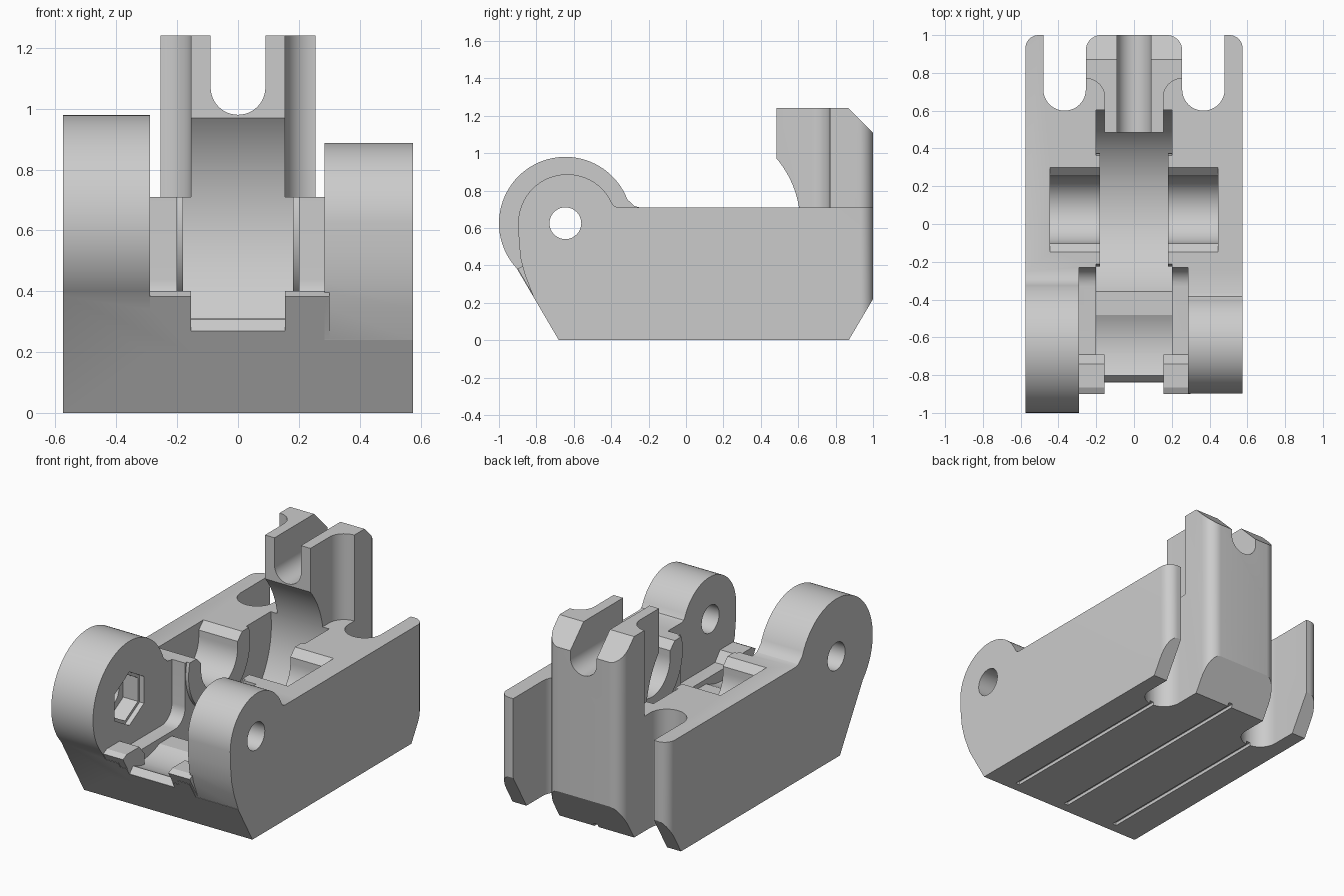
import bpy
import bmesh
from math import cos, sin, radians

if "Cube" in bpy.data.objects:
    bpy.data.objects.remove(bpy.data.objects["Cube"], do_unlink=True)

grey = bpy.data.materials.new("plain grey")
grey.use_nodes = True
GREY = (0.6, 0.6, 0.6, 1)
grey.diffuse_color = GREY
grey.node_tree.nodes["Principled BSDF"].inputs["Base Color"].default_value = GREY


def arc(cx, cy, r, start, end, steps=24):
    """Points on an arc, angles in degrees."""
    angles = [radians(start + (end - start) * i / steps) for i in range(steps + 1)]
    return [(cx + r * cos(a), cy + r * sin(a)) for a in angles]


def circle(centre, r, sides=64):
    return arc(*centre, r, 0, 360, sides)[:-1]


def prism(name, points, axis, low, high):
    """Extrude a flat outline along one axis."""
    place = {"x": lambda p, t: (t, p[0], p[1]),
             "y": lambda p, t: (p[0], t, p[1]),
             "z": lambda p, t: (p[0], p[1], t)}[axis]
    bm = bmesh.new()
    a = [bm.verts.new(place(p, low)) for p in points]
    b = [bm.verts.new(place(p, high)) for p in points]
    bm.faces.new(a)
    bm.faces.new(b)
    for i in range(len(a)):
        j = (i + 1) % len(a)
        bm.faces.new((a[i], a[j], b[j], b[i]))
    bmesh.ops.recalc_face_normals(bm, faces=bm.faces)
    mesh = bpy.data.meshes.new(name)
    bm.to_mesh(mesh)
    bm.free()
    mesh.materials.append(grey)
    obj = bpy.data.objects.new(name, mesh)
    bpy.context.collection.objects.link(obj)
    return obj


def combine(operation, name, *args):
    """Join a prism to the bracket, or cut it away."""
    tool = prism(name, *args)
    tool.hide_render = True
    bpy.ops.object.select_all(action="DESELECT")
    bpy.context.view_layer.objects.active = bracket
    bracket.select_set(True)
    mod = bracket.modifiers.new(name, "BOOLEAN")
    mod.operation = operation
    mod.solver = "EXACT"
    mod.object = tool
    bpy.ops.object.modifier_apply(modifier=mod.name)
    bpy.data.objects.remove(tool, do_unlink=True)


def cut(*args):
    combine("DIFFERENCE", *args)


def join(*args):
    combine("UNION", *args)


def span(side, a, b):
    """An x range, mirrored for side -1."""
    return sorted((side * a, side * b))


def mirror(points, side):
    return [(side * x, y) for x, y in points]


EAR = (-0.645, 0.625)      # pivot axis of the ears (y, z)
WHEEL = (0.075, 0.625)     # wheel axis (y, z)
TOP = 0.71

# Body with the large ear profile
bracket = prism("bracket_body",
                [(-0.68, 0), (0.87, 0), (1, 0.22), (1, TOP), (-0.25, TOP),
                 (-0.275, 0.717), (-0.295, 0.735)]
                + arc(*EAR, 0.355, 21, 223, 48), "x", -0.575, 0.575)

# Smaller ear on the left side
cut("small_ear_cutter",
    [(-0.2, TOP), (-0.365, TOP), (-0.385, 0.717)]
    + arc(-0.635, 0.625, 0.262, 24, 180, 36)
    + [(-0.893, 0.52), (-0.883, 0.43), (-0.86, 0.345), (-0.8185, 0.24),
       (-1.2, 0.24), (-1.2, 1.2), (-0.2, 1.2)], "x", 0.285, 0.7)

# Open space between the ears, with a rounded rear corner
cut("ear_gap_cutter",
    [(-1.2, 0.34), (-0.33, 0.34)] + arc(-0.33, 0.44, 0.1, 270, 360, 10)
    + [(-0.23, 1.2), (-1.2, 1.2)], "x", -0.29, 0.285)

# Tower with flared rear half
flank = arc(0.255, 0.67, 0.1, 180, 90, 12)
join("tower",
     [(0.155, 0.485)] + flank + [(0.255, 1), (-0.255, 1)]
     + mirror(flank[::-1], -1) + [(-0.155, 0.485)], "z", 0.5, 1.24)
cut("tower_chamfer_cutter", [(0.87, 1.24), (0.87, 1.4), (1.1, 1.4), (1.1, 1.01)],
    "x", -0.4, 0.4)
cut("tower_channel_cutter",
    arc(0, 1.07, 0.09, 180, 360) + [(0.09, 1.4), (-0.09, 1.4)], "y", 0.3, 1.2)

# Rear notches and rounded upright corners
for s in (-1, 1):
    notch = arc(0.3675, 0.7125, 0.1125, 180, 360) + [(0.48, 1.2), (0.255, 1.2)]
    cut("notch_cutter", mirror(notch, s), "z", -0.1, 1.5)
    for x, r in ((0.255, 0.08), (0.575, 0.07)):
        corner = arc(x - r, 1 - r, r, 0, 90, 10) + [
            (x - r, 1.1), (x + 0.05, 1.1), (x + 0.05, 1 - r)]
        cut("corner_cutter", mirror(corner, s), "z", -0.1, 1.5)

# Wheel groove and front trough
cut("wheel_groove_cutter", circle(WHEEL, 0.536, 96), "x", -0.2, 0.2)
cut("trough_floor_cutter", [(-1.2, 0.31), (-0.3, 0.31), (-0.3, 0.6), (-1.2, 0.6)],
    "x", -0.2, 0.2)
cut("trough_cutter", circle(EAR, 0.355), "x", -0.2, 0.2)
cut("lip_cutter", [(-0.8, 0.31), (-0.836, 0.27), (-1, 0.27), (-1, 0.5), (-0.8, 0.5)],
    "x", -0.155, 0.155)

for s in (-1, 1):
    # Front lugs beside the lip
    join("front_lug",
         [(-0.8, 0.2), (-0.795, 0.2), (-0.9, 0.382), (-0.865, 0.4), (-0.74, 0.4),
          (-0.69, 0.34), (-0.69, 0.2)], "x", *span(s, 0.155, 0.3))
    # Raised ring face beside the wheel
    ring = [(y, min(z, TOP)) for y, z in arc(*WHEEL, 0.3, 163.54, 376.46, 48)]
    join("wheel_boss", ring, "x", *span(s, 0.18, 0.24))

# Hub pockets with chamfered rims
hub_y, hub_z = WHEEL
for s in (-1, 1):
    cut("hub_cutter",
        arc(hub_y, hub_z, 0.178, 180, 360, 32)
        + [(hub_y + 0.178, 0.665), (hub_y + 0.223, TOP), (hub_y + 0.223, 0.8),
           (hub_y - 0.223, 0.8), (hub_y - 0.223, TOP), (hub_y - 0.178, 0.665)],
        "x", *span(s, 0.1, 0.445))

# Pivot hole and stepped hexagonal nut recess
cut("pivot_hole_cutter", circle(EAR, 0.085, 48), "x", -0.8, 0.8)
for radius, depth in ((0.165, 0.03), (0.145, 0.13)):
    cut("nut_cutter", arc(*EAR, radius, 30, 330, 5), "x", -0.29 - depth, -0.2)

# Fine grooves under the base
for x, end in ((-0.37, 0.65), (0, 1.1), (0.37, 0.65)):
    cut("base_groove_cutter",
        [(x - 0.014, -0.62), (x + 0.014, -0.62), (x + 0.014, end), (x - 0.014, end)],
        "z", -0.1, 0.02)

bpy.ops.object.select_all(action="DESELECT")
bracket.select_set(True)
bpy.context.view_layer.objects.active = bracket
bpy.ops.object.shade_smooth_by_angle(angle=radians(25))
